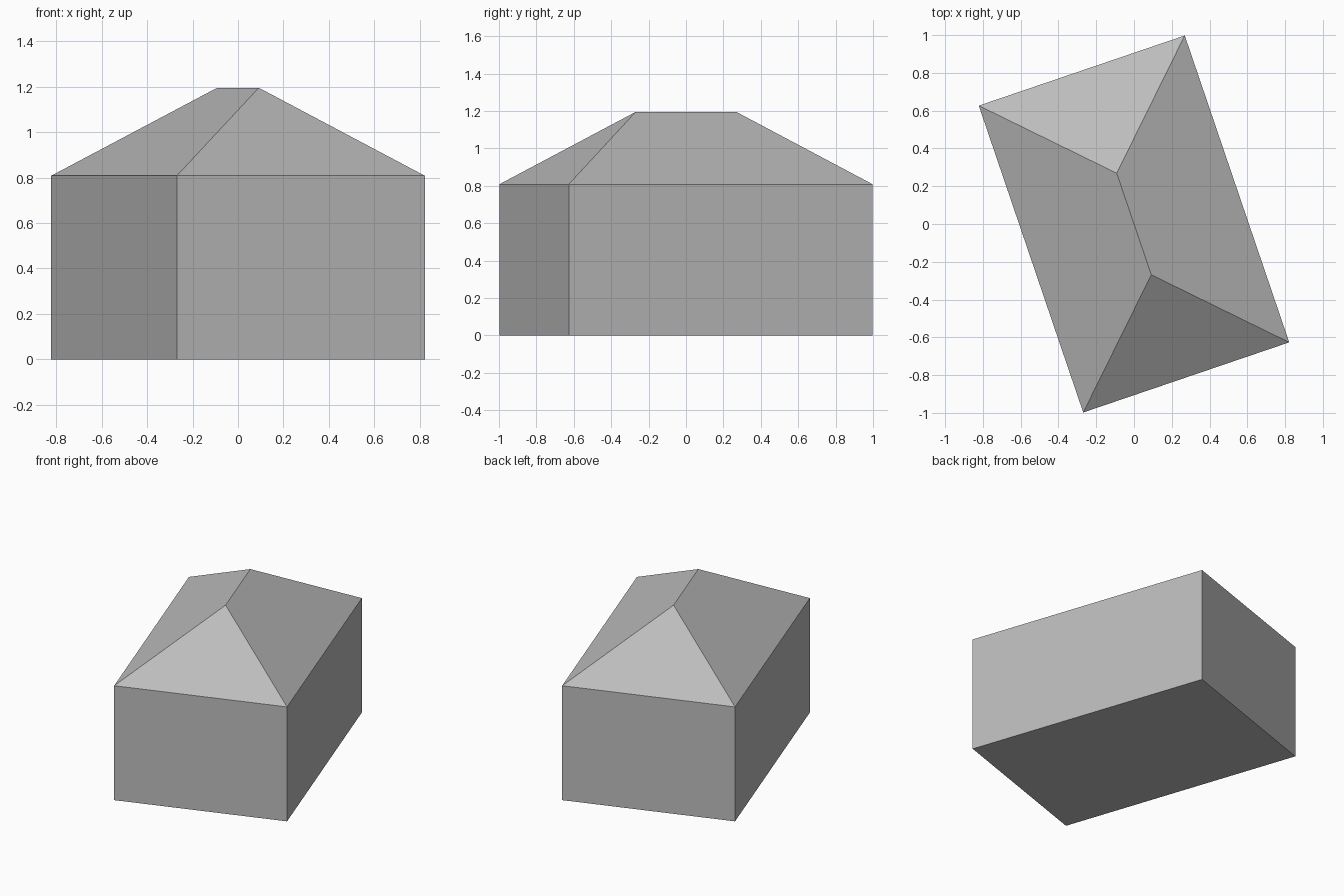
import bpy, bmesh
from math import radians
from mathutils import Vector

HALF_WIDTH, HALF_LENGTH = 0.576, 0.858
EAVES, RIDGE = 0.808, 1.195
RIDGE_HALF = HALF_LENGTH - HALF_WIDTH + 0.002
TURN = radians(18.8)

if "Cube" in bpy.data.objects:
    bpy.data.objects.remove(bpy.data.objects["Cube"], do_unlink=True)

# One plain grey for the whole building
grey = bpy.data.materials.new("plain_grey")
grey.use_nodes = True
colour = (0.5, 0.5, 0.5, 1)
grey.diffuse_color = colour
grey.node_tree.nodes["Principled BSDF"].inputs["Base Color"].default_value = colour


def tapered_block(name, low, high, top_x, top_y, open_side):
    """Block on the building's footprint; open_side is the hidden joint (+1 top, -1 bottom)."""
    bm = bmesh.new()
    bmesh.ops.create_cube(bm, size=2)
    hidden = [f for f in bm.faces if f.normal.z * open_side > 0.5]
    bmesh.ops.delete(bm, geom=hidden, context='FACES_ONLY')
    for v in bm.verts:
        top = v.co.z > 0
        x, y = (top_x, top_y) if top else (HALF_WIDTH, HALF_LENGTH)
        v.co = Vector((v.co.x * x, v.co.y * y, high if top else low))
    bmesh.ops.remove_doubles(bm, verts=bm.verts[:], dist=0.0001)
    bmesh.ops.recalc_face_normals(bm, faces=bm.faces[:])
    mesh = bpy.data.meshes.new(name)
    bm.to_mesh(mesh)
    bm.free()
    mesh.materials.append(grey)
    obj = bpy.data.objects.new(name, mesh)
    obj.rotation_euler.z = TURN
    bpy.context.collection.objects.link(obj)


# Walls with floor, then the hipped roof meeting them at the eaves
tapered_block("walls", 0, EAVES, HALF_WIDTH, HALF_LENGTH, 1)
tapered_block("hipped_roof", EAVES, RIDGE, 0, RIDGE_HALF, -1)
